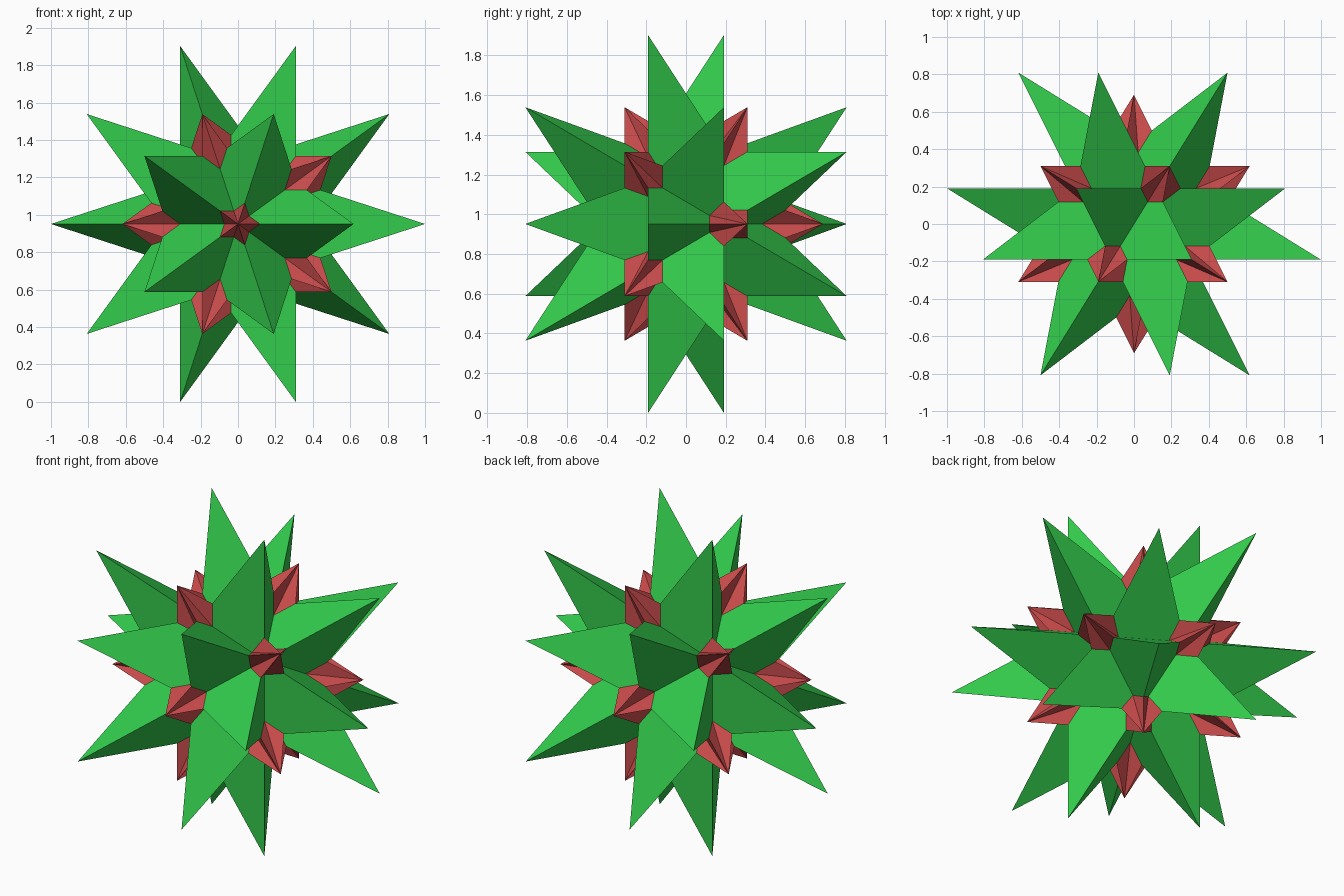
import bpy
import bmesh
from math import sin, cos, sqrt, radians
from mathutils import Vector

if "Cube" in bpy.data.objects:
    bpy.data.objects.remove(bpy.data.objects["Cube"], do_unlink=True)

PHI = (1 + sqrt(5)) / 2
GREEN_TIP = sqrt(3) / PHI ** 2 * PHI ** 2 / PHI * 0.9511   # centre to green tip
RING = 1 / PHI ** 2                 # radius of the core's rings of five
CORE = RING * sqrt(5) / 2           # centre to core corner
RED_TIP = CORE * PHI                # centre to red tip
CUT = 0.5 - 1 / (2 * PHI)           # where red meets green along an edge
HEIGHT = sin(radians(72))           # centre above the ground


def material(name, colour):
    mat = bpy.data.materials.new(name)
    mat.use_nodes = True
    mat.diffuse_color = (*colour, 1)
    mat.node_tree.nodes["Principled BSDF"].inputs["Base Color"].default_value = (*colour, 1)
    return mat


def build(name, polygons, mat):
    """Join flat polygons into one object, all facing away from the centre."""
    bm = bmesh.new()
    for points in polygons:
        face = bm.faces.new([bm.verts.new(p) for p in points])
        face.normal_update()
        if face.normal.dot(face.calc_center_median()) < 0:
            face.normal_flip()
    bmesh.ops.remove_doubles(bm, verts=bm.verts, dist=0.0005)
    mesh = bpy.data.meshes.new(name)
    bm.to_mesh(mesh)
    bm.free()
    mesh.materials.append(mat)
    obj = bpy.data.objects.new(name, mesh)
    obj.location.z = HEIGHT
    bpy.context.collection.objects.link(obj)


# Twelve core directions: front and back poles, and a ring of five by each
axes = []
for side, turn in ((-1, 180), (1, 0)):
    axes.append(Vector((0, side, 0)))
    for k in range(5):
        a = radians(turn + 72 * k)
        axes.append(Vector((2 * cos(a), side, 2 * sin(a))) / sqrt(5))


def near(i, j):
    return axes[i].dot(axes[j]) > 0.4


# Core triangles: three directions that neighbour each other
triangles = [(i, j, k) for i in range(12) for j in range(i) for k in range(j)
             if near(i, j) and near(j, k) and near(i, k)]

green_sides, red_sides = [], []
for tri in triangles:
    apex = sum((axes[i] for i in tri), Vector()).normalized() * GREEN_TIP
    for i, j in ((tri[0], tri[1]), (tri[1], tri[2]), (tri[2], tri[0])):
        a, b = axes[i] * CORE, axes[j] * CORE
        ridge_a, ridge_b = a.lerp(apex, CUT), b.lerp(apex, CUT)
        valley_a, valley_b = a.lerp(b, CUT), b.lerp(a, CUT)
        # One side of a green spike, its lower corners taken by red spikes
        green_sides.append((apex, ridge_a, valley_a, valley_b, ridge_b))
        # One side of each red spike at the two corners
        red_sides.append((axes[i] * RED_TIP, ridge_a, valley_a))
        red_sides.append((axes[j] * RED_TIP, ridge_b, valley_b))

build("large_spikes", green_sides, material("leaf green", (0.033, 0.604, 0.073)))
build("small_spikes", red_sides, material("soft red", (0.604, 0.073, 0.073)))
